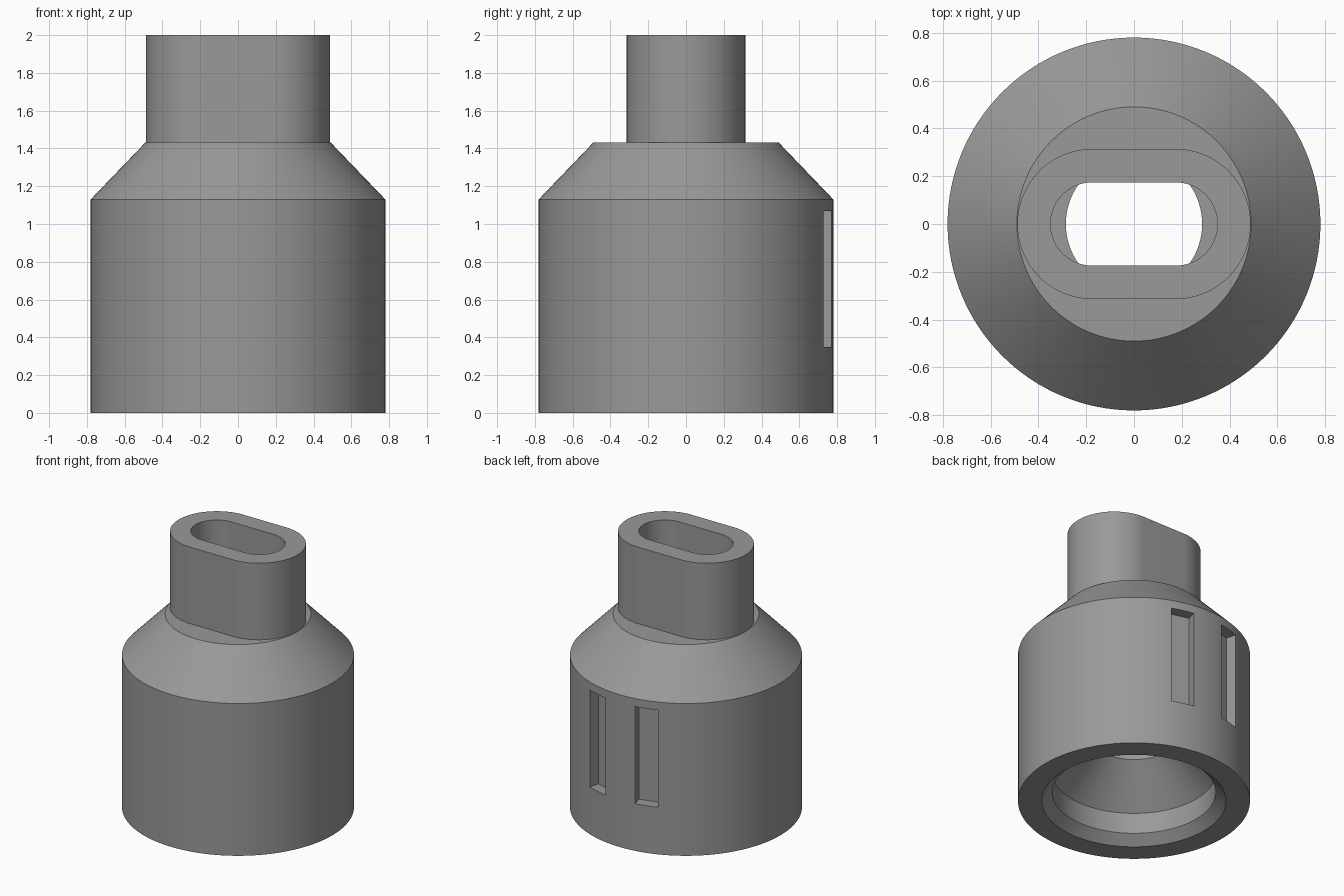
import bpy, bmesh, math
from mathutils import Matrix

cube = bpy.data.objects.get("Cube")
if cube:
    bpy.data.objects.remove(cube, do_unlink=True)

SIDES = 128
grey = bpy.data.materials.new("mid_grey")
grey.use_nodes = True
grey.diffuse_color = (0.32, 0.32, 0.32, 1)
grey.node_tree.nodes["Principled BSDF"].inputs["Base Color"].default_value = (0.32, 0.32, 0.32, 1)


def finish(name, bm):
    bmesh.ops.recalc_face_normals(bm, faces=bm.faces)
    mesh = bpy.data.meshes.new(name)
    bm.to_mesh(mesh)
    bm.free()
    mesh.materials.append(grey)
    obj = bpy.data.objects.new(name, mesh)
    bpy.context.collection.objects.link(obj)
    return obj


def stack(name, rings):
    """Closed solid skinned through rings of equal point count."""
    bm = bmesh.new()
    loops = [[bm.verts.new(p) for p in ring] for ring in rings]
    n = len(loops[0])
    for a, b in zip(loops, loops[1:]):
        for i in range(n):
            j = (i + 1) % n
            bm.faces.new((a[i], a[j], b[j], b[i]))
    bm.faces.new(loops[0])
    bm.faces.new(loops[-1])
    return finish(name, bm)


def turned(name, profile):
    angles = [math.tau * i / SIDES for i in range(SIDES)]
    return stack(name, [[(r * math.cos(a), r * math.sin(a), z) for a in angles]
                        for r, z in profile])


def oblong(name, radius, half_straight, z0, z1):
    outline = []
    for side in (1, -1):
        for i in range(SIDES // 2 + 1):
            a = math.pi * i / (SIDES // 2) - math.pi / 2
            outline.append((side * (half_straight + radius * math.cos(a)),
                            side * radius * math.sin(a)))
    return stack(name, [[(x, y, z) for x, y in outline] for z in (z0, z1)])


def pocket_block(name, degrees):
    bm = bmesh.new()
    bmesh.ops.create_cube(bm, size=1)
    place = (Matrix.Rotation(math.radians(degrees), 4, "Z")
             @ Matrix.Translation((0.8, 0, 0.71))
             @ Matrix.Diagonal((0.2, 0.165, 0.72, 1)))
    bmesh.ops.transform(bm, matrix=place, verts=bm.verts)
    return finish(name, bm)


def combine(target, tool, operation):
    mod = target.modifiers.new(operation.lower(), "BOOLEAN")
    mod.operation, mod.object, mod.solver = operation, tool, "EXACT"
    bpy.context.view_layer.update()
    graph = bpy.context.evaluated_depsgraph_get()
    result = bpy.data.meshes.new_from_object(target.evaluated_get(graph))
    target.modifiers.clear()
    target.data = result
    bpy.data.objects.remove(tool, do_unlink=True)


# Outer shell: round body with sloped shoulder, plus the oblong neck
adapter = turned("adapter_body", [(0.78, 0), (0.78, 1.13), (0.49, 1.432)])
combine(adapter, oblong("neck", 0.314, 0.174, 1.3, 2.0), "UNION")

# Inner bore: chamfered mouth, socket, funnel and narrow passage
bore = turned("bore", [(0.63, -0.01), (0.55, 0.065), (0.55, 0.22),
                       (0.285, 0.485), (0.285, 1.45)])
combine(adapter, bore, "DIFFERENCE")

# Oblong opening down through the neck
combine(adapter, oblong("neck_slot", 0.174, 0.175, 1.43, 2.1), "DIFFERENCE")

# Two shallow grip pockets on the back
for angle in (75, 105):
    combine(adapter, pocket_block("pocket", angle), "DIFFERENCE")

# Smooth curves, sharp edges
bpy.ops.object.select_all(action="DESELECT")
adapter.select_set(True)
bpy.context.view_layer.objects.active = adapter
bpy.ops.object.shade_smooth_by_angle(angle=math.radians(25))
